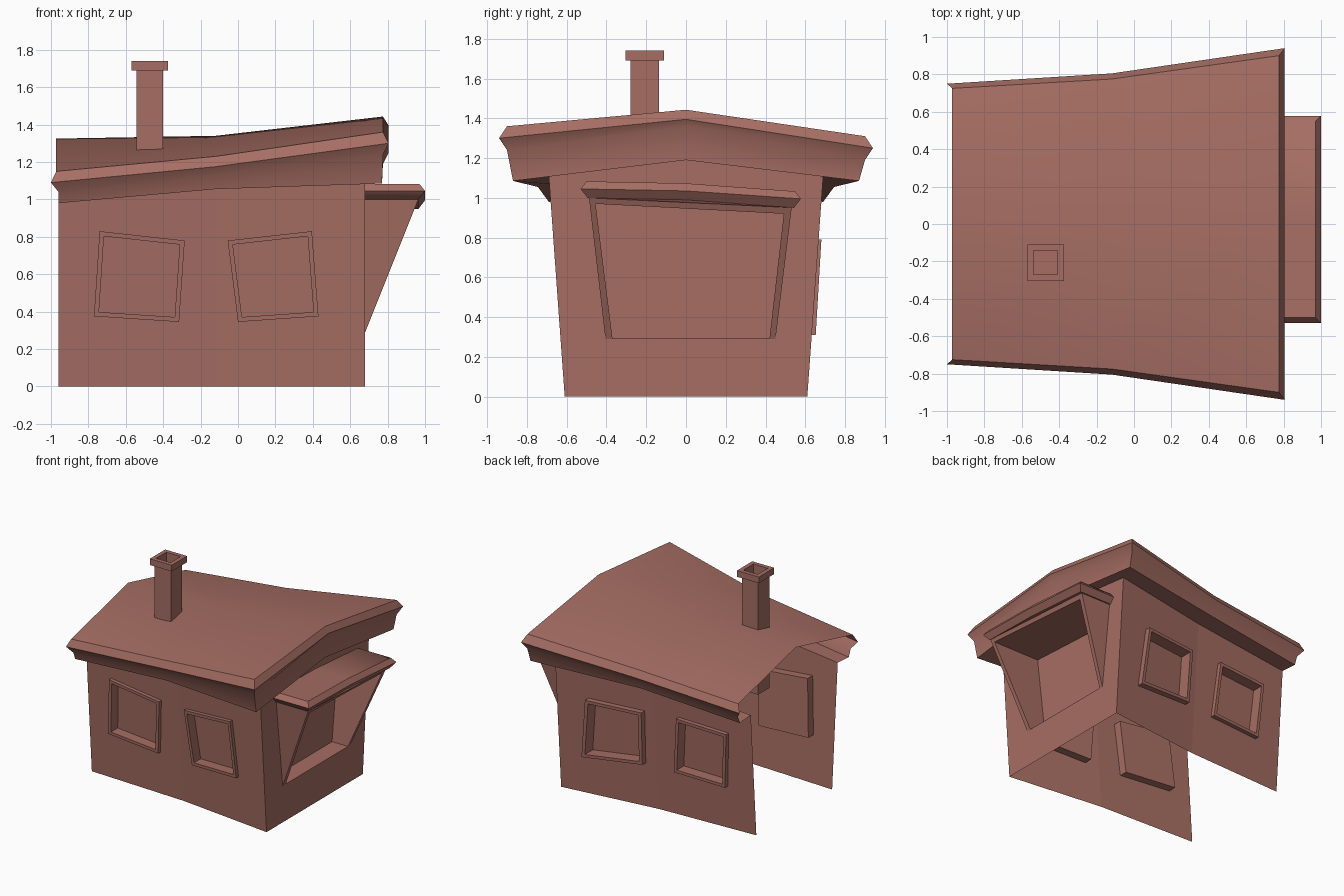
import bpy, bmesh
from math import radians
from mathutils import Vector

if "Cube" in bpy.data.objects:
    bpy.data.objects.remove(bpy.data.objects["Cube"])

mat = bpy.data.materials.new("brick_red")
mat.diffuse_color = (0.38, 0.155, 0.125, 1)
mat.use_nodes = True
mat.node_tree.nodes["Principled BSDF"].inputs["Base Color"].default_value = mat.diffuse_color


def finish(bm, name, smooth=False):
    bmesh.ops.remove_doubles(bm, verts=bm.verts, dist=0.0005)
    bmesh.ops.recalc_face_normals(bm, faces=bm.faces)
    me = bpy.data.meshes.new(name)
    bm.to_mesh(me)
    bm.free()
    ob = bpy.data.objects.new(name, me)
    bpy.context.collection.objects.link(ob)
    me.materials.append(mat)
    if smooth:
        bpy.context.view_layer.objects.active = ob
        ob.select_set(True)
        bpy.ops.object.shade_smooth_by_angle(angle=radians(50))
        ob.select_set(False)
    return ob


def loft(bm, loops, closed=True, cap_start=False, cap_end=False):
    """Skin a list of equal-length point loops; returns the vertex rows."""
    rows = [[bm.verts.new(p) for p in lp] for lp in loops]
    n = len(rows[0])
    for a, b in zip(rows, rows[1:]):
        for i in range(n if closed else n - 1):
            j = (i + 1) % n
            bm.faces.new((a[i], a[j], b[j], b[i]))
    if cap_start:
        bm.faces.new(rows[0])
    if cap_end:
        bm.faces.new(rows[-1])
    return rows


def sheet(name, outline, hole, place):
    """Thin wall: flat outline with one hole, then placed in space."""
    bm = bmesh.new()
    for pts in (outline, hole):
        vs = [bm.verts.new((u, v, 0)) for u, v in pts]
        for i in range(len(vs)):
            bm.edges.new((vs[i - 1], vs[i]))
    bmesh.ops.triangle_fill(bm, use_beauty=True, edges=bm.edges[:], normal=(0, 0, 1))
    for v in bm.verts:
        v.co = place(v.co.x, v.co.y)
    finish(bm, name)


# wall stations along x: (x, half width at floor, half width at top, top z)
ST = [(-0.96, 0.48, 0.55, 0.99), (-0.12, 0.515, 0.59, 1.06), (0.68, 0.61, 0.69, 1.11)]


def wall_y(x, z):
    a, b = (ST[0], ST[1]) if x < ST[1][0] else (ST[1], ST[2])
    t = (x - a[0]) / (b[0] - a[0])
    lo, hi, top = (a[k] + (b[k] - a[k]) * t for k in (1, 2, 3))
    return lo + (hi - lo) * z / top


# crooked windows: name, side, wall bay, how far the frame stands out, corners (x, z)
WINDOWS = [
    ("front_left", -1, 0, 0.03, [(-.74, .83), (-.285, .78), (-.315, .345), (-.77, .375)]),
    ("front_right", -1, 1, 0.03, [(-.055, .78), (.395, .83), (.43, .375), (0, .345)]),
    ("back_left", 1, 0, 0.035, [(-.76, .79), (-.33, .81), (-.29, .36), (-.73, .345)]),
    ("back_right", 1, 1, 0.045, [(-.04, .79), (.42, .79), (.47, .31), (-.03, .36)]),
]
for name, s, bay, out, outer in WINDOWS:
    a, b = ST[bay], ST[bay + 1]
    sheet(name + "_wall", [(a[0], 0), (b[0], 0), (b[0], b[3]), (a[0], a[3])], outer,
          lambda x, z: (x, s * wall_y(x, z), z))
    cx, cz = sum(p[0] for p in outer) / 4, sum(p[1] for p in outer) / 4
    inner = [(cx + (x - cx) * .89, cz + (z - cz) * .89) for x, z in outer]
    bm = bmesh.new()
    loft(bm, [[(x, s * (wall_y(x, z) + d), z) for x, z in q]
              for q, d in ((outer, -.065), (outer, out), (inner, out), (inner, -.055))],
         cap_start=True, cap_end=True)
    finish(bm, name + "_window")

# right wall with the opening for the bay
bay_out = [(-.405, .29), (.45, .29), (.535, .98), (-.49, 1.02)]
bay_in = [(-.37, .294), (.42, .294), (.492, .92), (-.455, .97)]
_, lo, hi, top = ST[2]
sheet("right_wall", [(-lo, 0), (lo, 0), (hi, top), (0, 1.19), (-hi, top)], bay_out,
      lambda y, z: (0.68, y, z))


def slant(z):
    return 0.68 + (z - .29) * 0.4


# leaning bay window with a deep recess
bm = bmesh.new()
loft(bm, [[(.68, y, z) for y, z in bay_out], [(slant(z), y, z) for y, z in bay_out],
          [(slant(z), y, z) for y, z in bay_in], [(.54, y, z) for y, z in bay_in]],
     cap_end=True)
bmesh.ops.dissolve_degenerate(bm, dist=0.0005, edges=bm.edges[:])
finish(bm, "bay_window")

# bay roof slab with a pointed rim
bm = bmesh.new()
loops = []
for i, z in ((.035, 1.0), (0, 1.045), (.03, 1.083)):
    y0, y1, x1 = -.53 + i, .578 - i, 1.0 - i
    loops.append([(.68, y0, z), (x1, y0, z), (x1, 0, z - .01), (x1, y1, z - .05),
                  (.68, y1, z - .05), (.68, 0, z - .01)])
loft(bm, loops, cap_start=True, cap_end=True)
finish(bm, "bay_roof", smooth=True)

# main roof: soffit, fascia and rim levels at the left, middle, right and gable peak
LEVELS = [
    ((-.96, .55, .99), (-.12, .59, 1.06), (.68, .69, 1.11), (.68, 0, 1.19)),
    ((-.96, .69, .98), (-.12, .745, 1.055), (.77, .87, 1.085), (.77, 0, 1.19)),
    ((-.96, .715, 1.04), (-.12, .77, 1.125), (.775, .90, 1.24), (.775, 0, 1.36)),
    ((-1.0, .75, 1.09), (-.12, .805, 1.175), (.805, .94, 1.30), (.805, 0, 1.395)),
    ((-.972, .725, 1.15), (-.12, .775, 1.23), (.775, .90, 1.36), (.775, 0, 1.443)),
]
loops = []
for k, (l, m, r, peak) in enumerate(LEVELS):
    drop = .05 if k > 1 else 0      # the back right corner sags
    loops.append([(l[0], -l[1], l[2]), (m[0], -m[1], m[2]), (r[0], -r[1], r[2]), peak,
                  (r[0], r[1], r[2] - drop), (m[0], m[1], m[2] - drop * .3), l])
bm = bmesh.new()
t = loft(bm, loops, closed=False)[-1]
rl, rm = bm.verts.new((-.972, 0, 1.325)), bm.verts.new((-.12, 0, 1.34))
for f in ((t[0], t[1], rm, rl), (t[1], t[2], t[3], rm), (t[3], t[4], t[5], rm), (rm, t[5], t[6], rl)):
    bm.faces.new(f)
finish(bm, "roof", smooth=True)

# hollow chimney with a cap
bm = bmesh.new()
loft(bm, [[(-.472 + h * a, -.207 + h * b, z) for a, b in ((-1, -1), (1, -1), (1, 1), (-1, 1))]
          for h, z in ((.072, .78), (.072, 1.69), (.097, 1.69), (.097, 1.74), (.064, 1.74), (.064, 1.6))],
     cap_start=True, cap_end=True)
finish(bm, "chimney")
